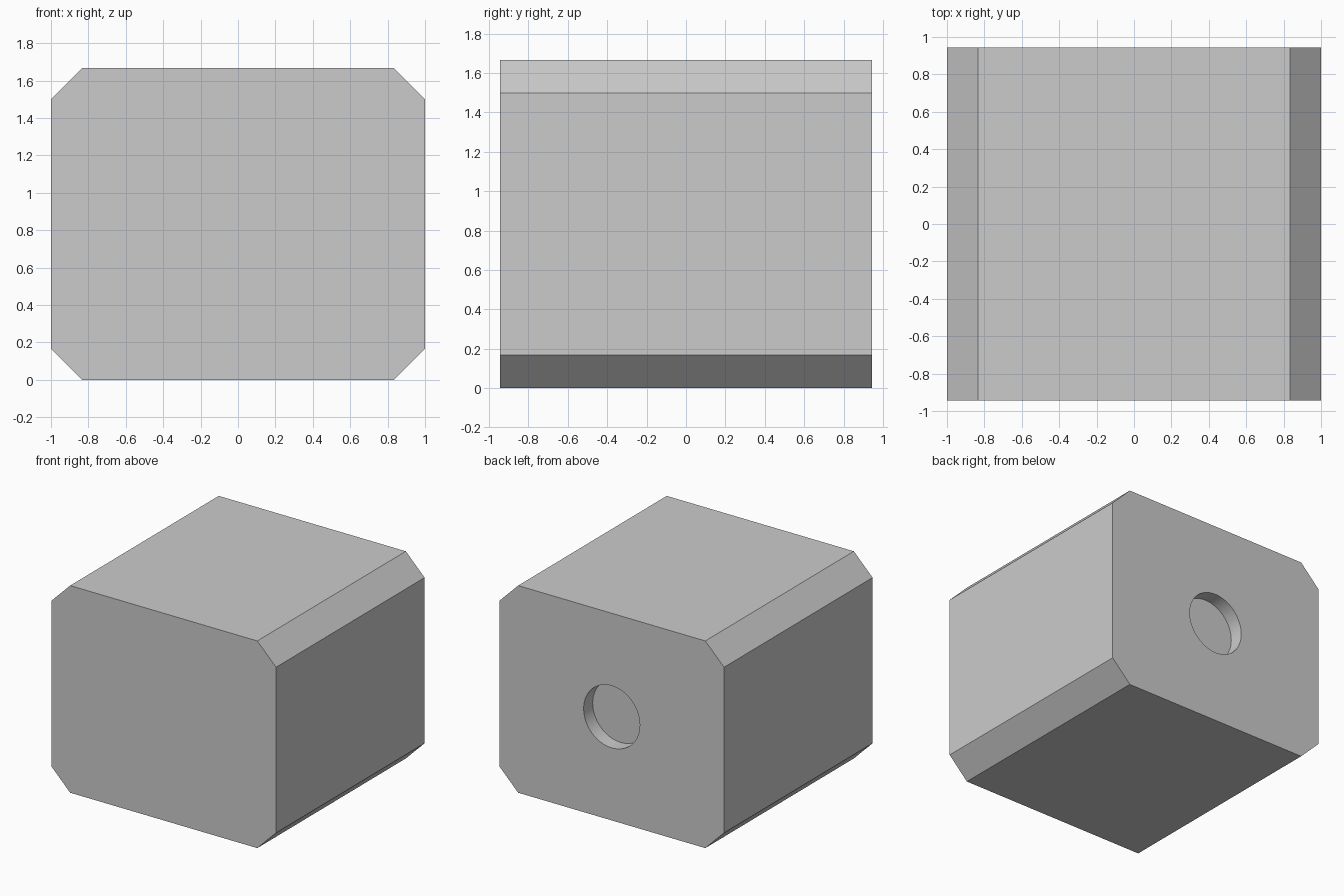
import bpy, bmesh
from math import radians
from mathutils import Matrix

if "Cube" in bpy.data.objects:
    bpy.data.objects.remove(bpy.data.objects["Cube"])

W, D, H = 2.0, 1.889, 1.667      # overall size
CH = 0.167                       # corner chamfer
HOLE_R, HOLE_DEPTH = 0.25, 0.115


def make_object(name, bm):
    bmesh.ops.recalc_face_normals(bm, faces=bm.faces)
    mesh = bpy.data.meshes.new(name)
    bm.to_mesh(mesh)
    bm.free()
    obj = bpy.data.objects.new(name, mesh)
    bpy.context.collection.objects.link(obj)
    return obj


# Block: box with the four lengthwise edges chamfered
bm = bmesh.new()
bmesh.ops.create_cube(bm, size=1, matrix=Matrix.Translation((0, 0, H / 2)) @ Matrix.Diagonal((W, D, H, 1)))
long_edges = [e for e in bm.edges if abs(e.verts[0].co.y - e.verts[1].co.y) > D / 2]
bmesh.ops.bevel(bm, geom=long_edges, offset=CH, offset_type='OFFSET', segments=1,
                affect='EDGES', profile=0.5)
block = make_object("chamfered_block", bm)

# Round blind hole in the middle of the back
bm = bmesh.new()
bmesh.ops.create_cone(bm, cap_ends=True, segments=64, radius1=HOLE_R, radius2=HOLE_R,
                      depth=HOLE_DEPTH * 2,
                      matrix=Matrix.Translation((0, D / 2, H / 2)) @ Matrix.Rotation(radians(90), 4, 'X'))
cutter = make_object("hole_cutter", bm)

cut = block.modifiers.new("back_hole", 'BOOLEAN')
cut.operation = 'DIFFERENCE'
cut.solver = 'EXACT'
cut.object = cutter

# Apply the cut and keep only the block
bpy.context.view_layer.objects.active = block
block.select_set(True)
bpy.ops.object.modifier_apply(modifier=cut.name)
bpy.data.objects.remove(cutter)
bpy.ops.object.shade_smooth_by_angle(angle=radians(30))
